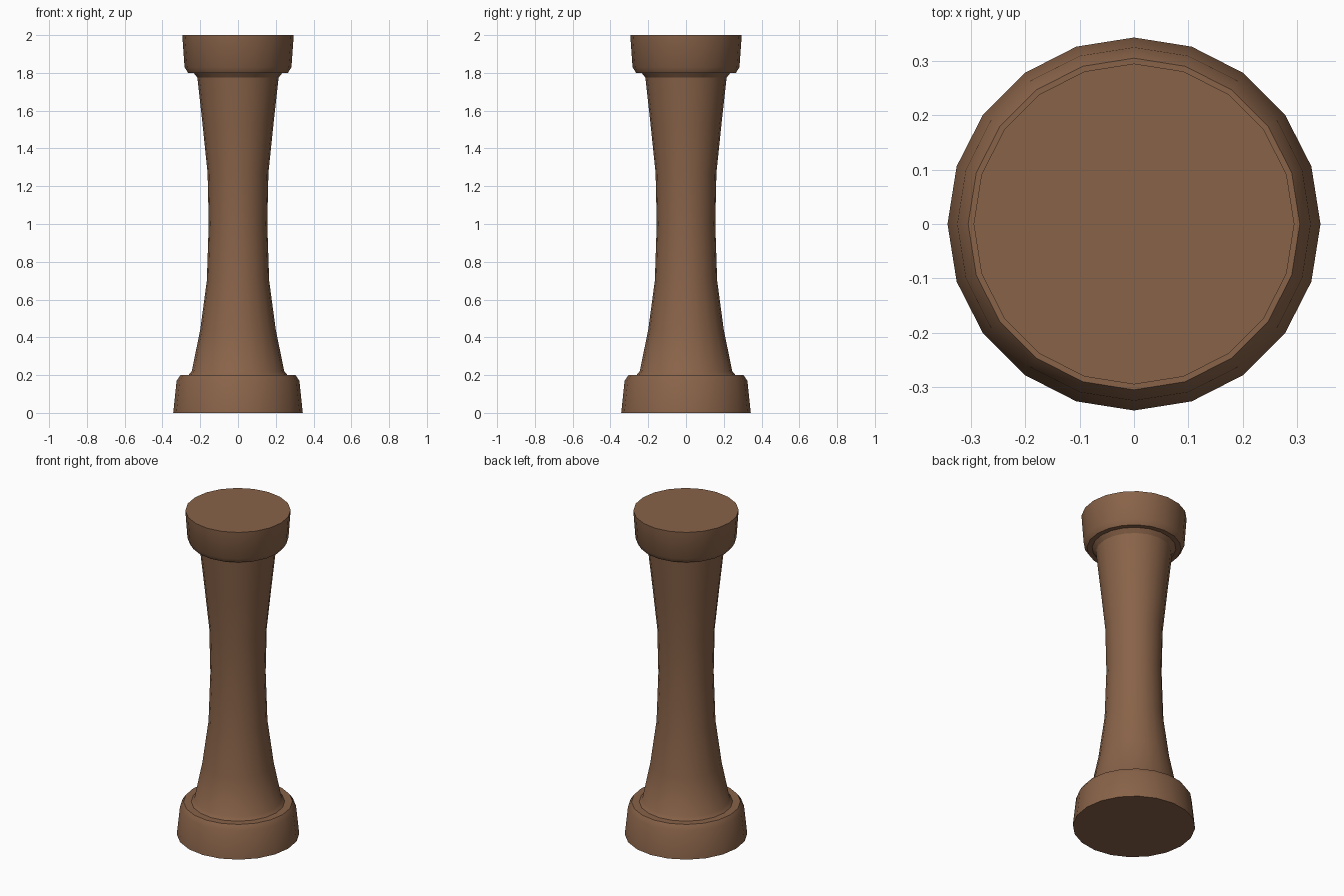
import bpy
import bmesh
import math

cube = bpy.data.objects.get("Cube")
if cube:
    bpy.data.objects.remove(cube, do_unlink=True)

SIDES = 20

# Brown finish
wood = bpy.data.materials.new("brown")
wood.use_nodes = True
color = (0.25, 0.125, 0.066, 1.0)
wood.diffuse_color = color
wood.node_tree.nodes["Principled BSDF"].inputs["Base Color"].default_value = color

# Profile sections as (radius, height), from the ground up
plinth = [(0.343, 0.0), (0.325, 0.17), (0.305, 0.2), (0.262, 0.2)]
shaft = [(0.245, 0.22), (0.2, 0.44), (0.165, 0.7), (0.155, 1.0),
         (0.161, 1.27), (0.188, 1.53), (0.215, 1.775)]
capital = [(0.235, 1.8), (0.264, 1.8), (0.283, 1.83), (0.295, 2.0)]


def lathe(name, profile, material):
    """Spin a profile about z and close both ends."""
    bm = bmesh.new()
    rings = []
    for radius, z in profile:
        ring = []
        for i in range(SIDES):
            a = math.tau * i / SIDES
            ring.append(bm.verts.new((radius * math.cos(a), radius * math.sin(a), z)))
        rings.append(ring)
    for low, high in zip(rings, rings[1:]):
        for i in range(SIDES):
            j = (i + 1) % SIDES
            bm.faces.new((low[i], low[j], high[j], high[i]))
    bm.faces.new(reversed(rings[0]))
    bm.faces.new(rings[-1])
    mesh = bpy.data.meshes.new(name)
    bm.to_mesh(mesh)
    bm.free()
    mesh.materials.append(material)
    obj = bpy.data.objects.new(name, mesh)
    bpy.context.collection.objects.link(obj)
    return obj


# One continuous turned column
column = lathe("column", plinth + shaft + capital, wood)
bpy.ops.object.select_all(action="DESELECT")
column.select_set(True)
bpy.context.view_layer.objects.active = column
bpy.ops.object.shade_smooth_by_angle(angle=math.radians(30))
